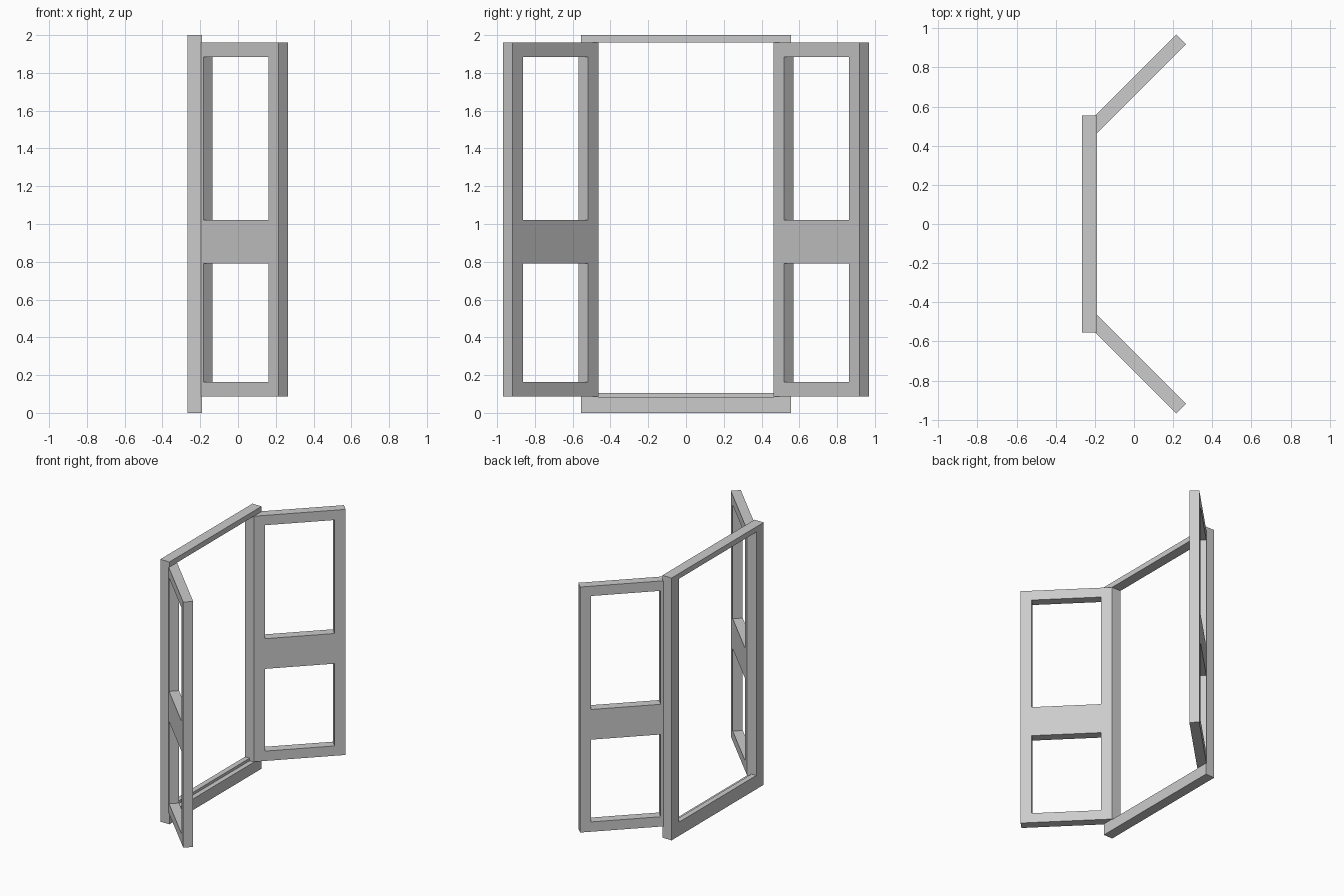
import bpy, bmesh
from math import radians
from mathutils import Matrix

if "Cube" in bpy.data.objects:
    bpy.data.objects.remove(bpy.data.objects["Cube"])


def panel(name, us, zs, holes, depth, matrix):
    """Flat panel in the u/z plane from a grid of cuts, minus hole cells, given a depth."""
    bm = bmesh.new()
    grid = [[bm.verts.new((u, 0, z)) for z in zs] for u in us]
    for i in range(len(us) - 1):
        for j in range(len(zs) - 1):
            if (i, j) not in holes:
                bm.faces.new((grid[i][j], grid[i + 1][j],
                              grid[i + 1][j + 1], grid[i][j + 1]))
    ext = bmesh.ops.extrude_face_region(bm, geom=bm.faces[:])
    moved = [g for g in ext["geom"] if isinstance(g, bmesh.types.BMVert)]
    bmesh.ops.translate(bm, verts=moved, vec=(0, -depth, 0))
    bmesh.ops.dissolve_limit(bm, angle_limit=radians(1),
                             verts=bm.verts[:], edges=bm.edges[:])
    bm.transform(matrix)
    bmesh.ops.recalc_face_normals(bm, faces=bm.faces[:])
    me = bpy.data.meshes.new(name)
    bm.to_mesh(me)
    bm.free()
    ob = bpy.data.objects.new(name, me)
    bpy.context.collection.objects.link(ob)
    return ob


X0, X1 = -0.267, -0.19          # back and front of the fixed frame
quarter = Matrix.Rotation(radians(90), 4, "Z")

# Fixed outer frame
panel("window_frame", [-0.555, -0.465, 0.465, 0.555], [0, 0.085, 1.96, 2.0],
      {(1, 1)}, X1 - X0, Matrix.Translation((X0, 0, 0)) @ quarter)

# Raised stop on the sill
panel("sill_stop", [-0.465, 0.465], [0.085, 0.105], set(), 0.04,
      Matrix.Translation((X0, 0, 0)) @ quarter)

# Two open sashes, mirrored, each with an upper and a lower opening
for side, label in ((1, "back"), (-1, "front")):
    hinge = (Matrix.Scale(side, 4, (0, 1, 0))
             @ Matrix.Translation((-0.239, 0.513, 0))
             @ Matrix.Rotation(radians(45), 4, "Z"))
    panel(label + "_sash", [0, 0.078, 0.565, 0.643],
          [0.088, 0.163, 0.79, 1.02, 1.885, 1.96],
          {(1, 1), (1, 3)}, 0.07, hinge)
